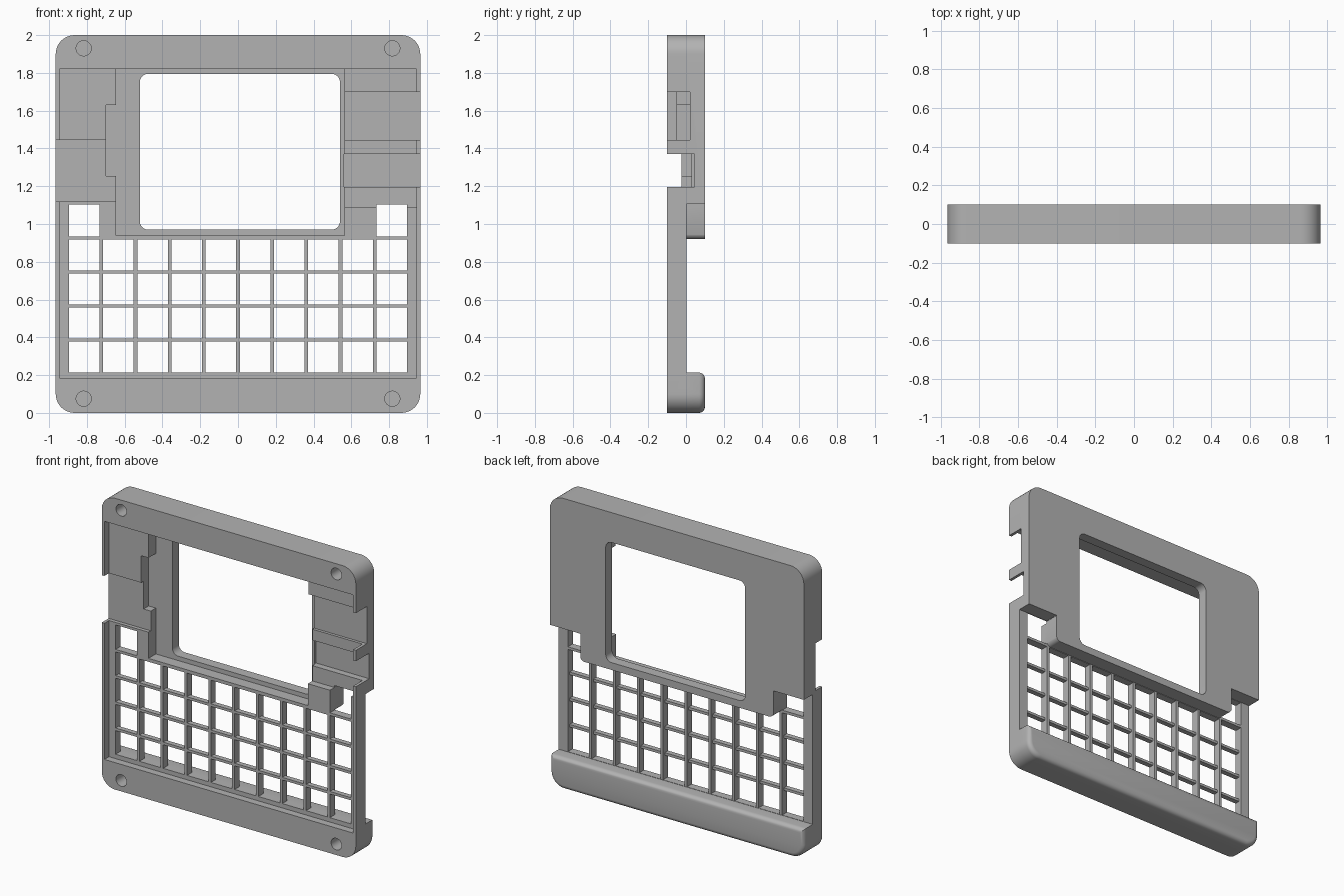
import bpy, bmesh, math

if "Cube" in bpy.data.objects:
    bpy.data.objects.remove(bpy.data.objects["Cube"], do_unlink=True)

GREY = 0.45
mat = bpy.data.materials.new("plain grey plastic")
mat.use_nodes = True
mat.diffuse_color = (GREY, GREY, GREY, 1)
mat.node_tree.nodes["Principled BSDF"].inputs["Base Color"].default_value = (GREY, GREY, GREY, 1)


def add_prism(bm, x, z, y, low=0, high=0, back_round=0):
    """Rounded rectangle in the front plane, extruded in depth."""
    (x0, x1), (z0, z1), (y0, y1) = x, z, y
    corners = [(x0, z0, 1, 1, low), (x1, z0, -1, 1, low),
               (x1, z1, -1, -1, high), (x0, z1, 1, -1, high)]
    pts = []
    for i, (cx, cz, sx, sz, r) in enumerate(corners):
        steps = 10 if r else 0
        for k in range(steps + 1):
            a = math.pi * (1 + i / 2) + math.pi / 2 * k / max(steps, 1)
            pts.append((cx + sx * r + r * math.cos(a), cz + sz * r + r * math.sin(a)))
    front = [bm.verts.new((px, y0, pz)) for px, pz in pts]
    back = [bm.verts.new((px, y1, pz)) for px, pz in pts]
    n = len(pts)
    faces = [bm.faces.new(front), bm.faces.new(back[::-1])]
    for i in range(n):
        j = (i + 1) % n
        faces.append(bm.faces.new((front[j], front[i], back[i], back[j])))
    bmesh.ops.recalc_face_normals(bm, faces=faces)
    if back_round:
        bmesh.ops.bevel(bm, geom=list(faces[1].edges), offset=back_round,
                        segments=5, profile=0.5, affect='EDGES')


def make(name, prisms):
    bm = bmesh.new()
    for p in prisms:
        add_prism(bm, *p)
    me = bpy.data.meshes.new(name)
    bm.to_mesh(me)
    bm.free()
    ob = bpy.data.objects.new(name, me)
    bpy.context.collection.objects.link(ob)
    me.materials.append(mat)
    return ob


def combine(target, tool, operation):
    mod = target.modifiers.new(tool.name, 'BOOLEAN')
    mod.operation, mod.solver, mod.object = operation, 'EXACT', tool
    bpy.context.view_layer.objects.active = target
    bpy.ops.object.modifier_apply(modifier=mod.name)
    bpy.data.objects.remove(tool, do_unlink=True)


W, LIP, OUT = 0.965, 0.945, 1.1
FRONT = -0.2

# Case: front plate, thick upper cover, its lower tab and the rounded chin
case = make("handheld_case", [((-W, W), (0, 2), (-0.1, 0.003), 0.1, 0.1)])
combine(case, make("upper_cover", [((-W, W), (1.105, 2), (-0.1, 0.1), 0, 0.1)]), 'UNION')
combine(case, make("cover_tab", [((-0.735, 0.735), (0.92, 1.3), (-0.06, 0.1), 0.035, 0)]), 'UNION')
combine(case, make("chin", [((-W, W), (0, 0.213), (-0.1, 0.1), 0.1, 0, 0.03)]), 'UNION')

# Front recesses: x range, z range, floor depth
recesses = [
    ("key_recess", (-LIP, LIP), (0.185, 1.12), -0.05),
    ("display_recess", (-0.645, 0.565), (0.94, 1.82), 0.03),
    ("display_side_step", (-0.70, -0.6), (1.255, 1.63), 0.03),
    ("left_upper_bay", (-LIP, -0.64), (1.445, 1.82), -0.05),
    ("left_side_port", (-OUT, -0.64), (1.12, 1.445), -0.025),
    ("right_top_bay", (0.56, LIP), (1.70, 1.82), -0.04),
    ("right_upper_port", (0.56, OUT), (1.445, 1.70), 0.02),
    ("right_rib_bay", (0.56, LIP), (1.37, 1.45), 0.0),
    ("right_lower_port", (0.56, OUT), (1.195, 1.37), 0.045),
    ("right_low_bay", (0.56, LIP), (1.09, 1.2), 0.0),
]
for name, x, z, floor in recesses:
    combine(case, make(name, [(x, z, (FRONT, floor))]), 'DIFFERENCE')

# Display window
combine(case, make("window", [((-0.52, 0.54), (0.97, 1.795), (FRONT, 0.2), 0.045, 0.045)]), 'DIFFERENCE')

# Key openings: ten columns, four rows, and one extra at each end of the top row
PITCH_X, PITCH_Z, KEY = 0.1809, 0.18, 0.162
keys = []
for c in range(10):
    x0 = -0.895 + c * PITCH_X
    for r in range(5 if c in (0, 9) else 4):
        z0 = 0.215 + r * PITCH_Z
        keys.append(((x0, x0 + KEY), (z0, z0 + KEY + (0.006 if r == 4 else 0)), (FRONT, 0.2)))
combine(case, make("key_openings", keys), 'DIFFERENCE')

# Cross bars are shallower than the upright bars
notches = []
for c in range(10):
    x0 = -0.895 + c * PITCH_X
    for r in range(3):
        z0 = 0.215 + r * PITCH_Z + KEY
        notches.append(((x0, x0 + KEY), (z0 - 0.02, z0 + 0.04), (-0.015, 0.05)))
combine(case, make("cross_bar_relief", notches), 'DIFFERENCE')

# Blind screw holes in the corners
R = 0.04
holes = [((sx * 0.817 - R, sx * 0.817 + R), (z - R, z + R), (FRONT, 0.03), R * 0.999, R * 0.999)
         for sx in (-1, 1) for z in (0.075, 1.93)]
combine(case, make("screw_holes", holes), 'DIFFERENCE')

# Shading
bpy.ops.object.select_all(action='DESELECT')
case.select_set(True)
bpy.context.view_layer.objects.active = case
bpy.ops.object.shade_smooth_by_angle(angle=math.radians(30))
